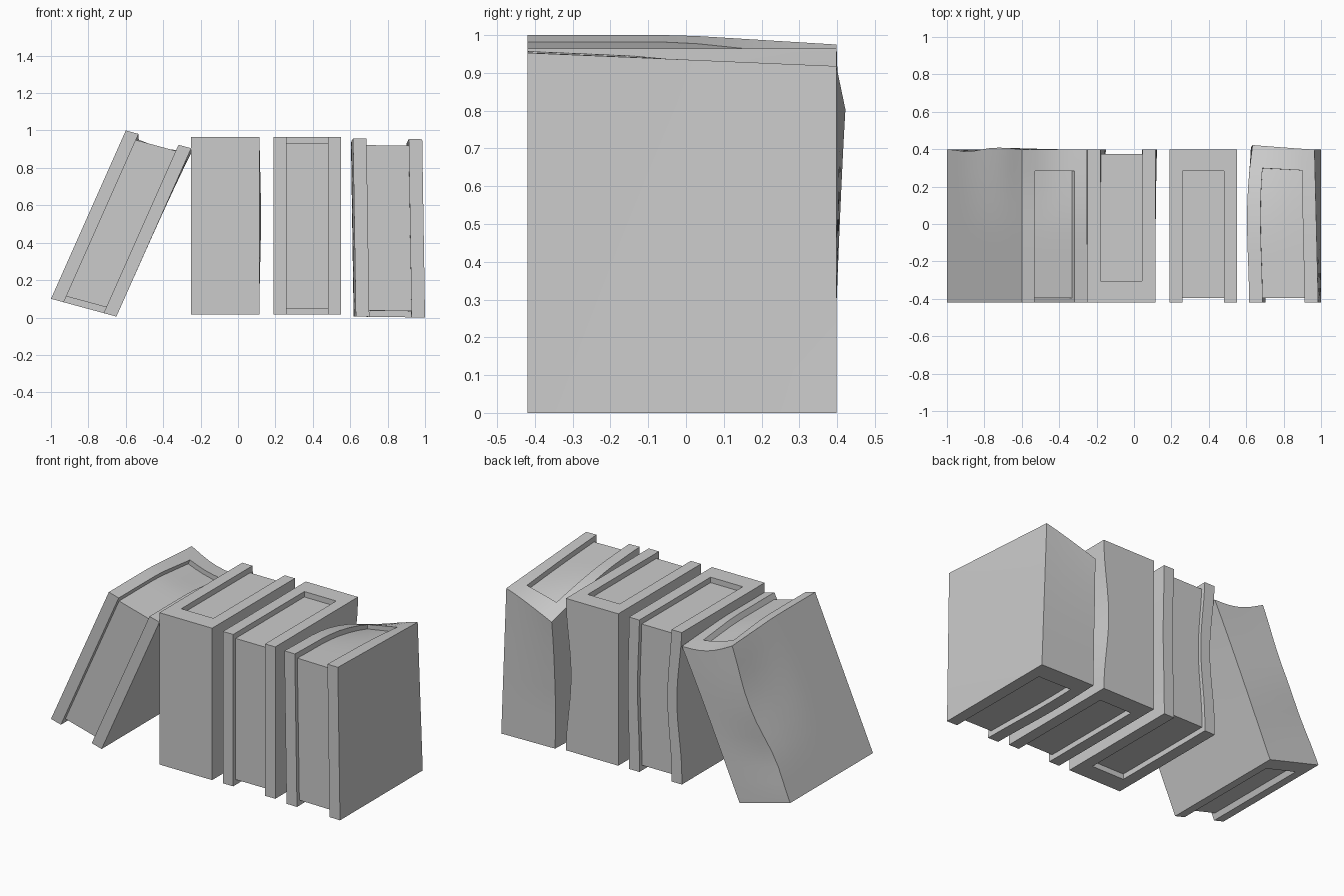
import bpy, bmesh, math
from mathutils import Vector

if "Cube" in bpy.data.objects:
    bpy.data.objects.remove(bpy.data.objects["Cube"])

FRONT, BACK = -0.42, 0.398          # y extent of every book
STEPS = 8                           # subdivisions that let the boards warp


def spread(a, b, n):
    return [a + (b - a) * i / n for i in range(n + 1)]


def bump(x, centre, width):
    """Smooth 0..1 hump."""
    d = abs(x - centre) / width
    return 0.0 if d >= 1 else 0.5 + 0.5 * math.cos(math.pi * d)


def book(name, origin, across, up, spine_front, warp):
    """Covers + spine + recessed page block as one closed skin.
    u = across the thickness, v = page opening (0) to spine (1), t = height."""
    us = [0] + spread(0.195, 0.805, 4) + [1]
    vs = [0] + spread(0.03, 0.86, STEPS) + [1]
    ts = [0] + spread(0.035, 0.964, STEPS + 2) + [1]
    nu, nv, nt = len(us) - 1, len(vs) - 1, len(ts) - 1

    def solid(i, j, k):
        if not (0 <= i < nu and 0 <= j < nv and 0 <= k < nt):
            return False
        cover = i in (0, nu - 1)
        spine = j == nv - 1
        pages = j >= 1 and 0 < k < nt - 1
        return cover or spine or pages

    bm = bmesh.new()
    cache = {}

    def vert(i, j, k):
        if (i, j, k) not in cache:
            u, v, t = us[i], vs[j], ts[k]
            depth = v if not spine_front else 1 - v
            p = Vector((origin[0] + across[0] * u + up[0] * t,
                        FRONT + (BACK - FRONT) * depth,
                        origin[1] + across[1] * u + up[1] * t))
            cache[i, j, k] = bm.verts.new(p + Vector(warp(u, v, t)))
        return cache[i, j, k]

    # skin every boundary between solid and empty cells
    for i in range(nu):
        for j in range(nv):
            for k in range(nt):
                if not solid(i, j, k):
                    continue
                for axis in range(3):
                    b, c = (axis + 1) % 3, (axis + 2) % 3
                    for side in (0, 1):
                        near = [i, j, k]
                        near[axis] += 2 * side - 1
                        if solid(*near):
                            continue
                        ring = []
                        for db, dc in ((0, 0), (1, 0), (1, 1), (0, 1)):
                            q = [i, j, k]
                            q[axis] += side
                            q[b] += db
                            q[c] += dc
                            ring.append(vert(*q))
                        # opposite winding on the low side and for mirrored depth
                        flip = (side == 0) != spine_front
                        bm.faces.new(ring[::-1] if flip else ring)

    mesh = bpy.data.meshes.new(name)
    bm.to_mesh(mesh)
    bm.free()
    obj = bpy.data.objects.new(name, mesh)
    bpy.context.collection.objects.link(obj)
    bpy.ops.object.select_all(action='DESELECT')
    obj.select_set(True)
    bpy.context.view_layer.objects.active = obj
    bpy.ops.object.shade_smooth_by_angle(angle=math.radians(35))
    return obj


# wear and tear of each book
def lean_warp(u, v, t):
    s = max(0, (v - 0.5) / 0.5)
    sag = (0.025 * s + 0.03 * s * math.sin(math.pi * u)) * t ** 4
    dent = bump(t, 0.62, 0.45) * s * (1 - u)
    return (0.035 * dent, 0.010 * dent - 0.012 * bump(t, 0.28, 0.25) * s * (1 - u), -sag)


def front_spine_warp(u, v, t):
    bow = bump(t, 0.55, 0.5) * (1 - v) ** 3
    return (bow * (0.035 * (1 - u) + 0.008 * u), 0, 0)


def bowed_warp(u, v, t):
    return (-0.035 * u * v ** 3 * bump(t, 0.5, 0.5), 0, 0)


def crushed_warp(u, v, t):
    s = max(0, (v - 0.3) / 0.7)
    left = (1 - u) ** 1.1
    drop = 0.035 * v * t + 0.12 * s ** 2 * left * t ** 3
    x = (-0.012 * bump(v, 0.6, 0.6) + 0.022 * s ** 3 * t ** 2) * left - 0.02 * v * t * u
    return (x, 0.024 * s * left * max(0, (t - 0.3) / 0.7), -drop)


book("leaning_book", (-1.0, 0.10), (0.35, -0.095), (0.40, 0.90), False, lean_warp)
book("spine_front_book", (-0.25, 0.015), (0.365, 0), (0, 0.95), True, front_spine_warp)
book("upright_book", (0.19, 0.015), (0.362, 0), (0, 0.95), False, bowed_warp)
book("crushed_book", (0.63, 0.005), (0.37, -0.005), (-0.015, 0.953), False, crushed_warp)
